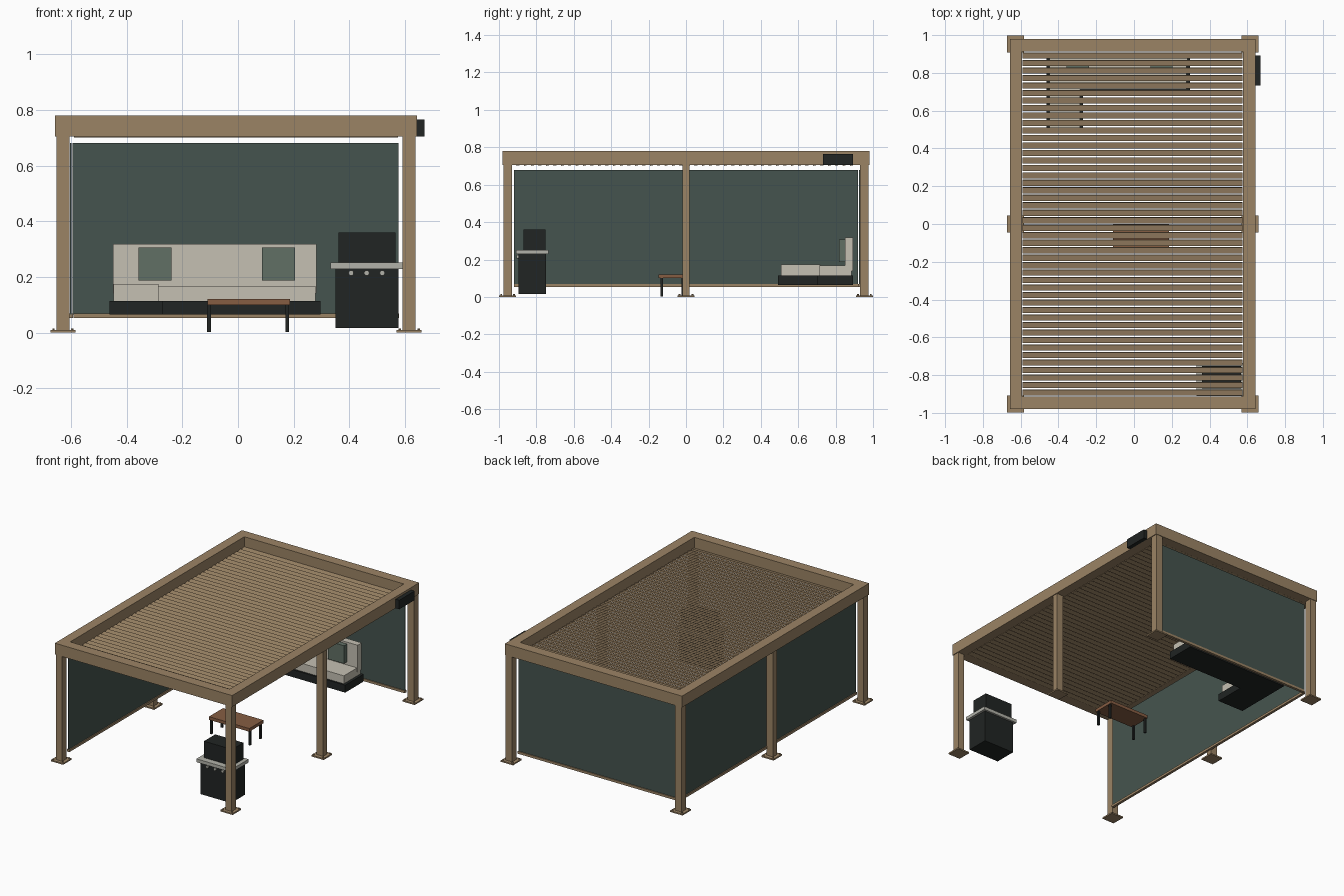
import bpy, math

def mat(name, r, g, b):
    m = bpy.data.materials.new(name)
    m.diffuse_color = (r, g, b, 1)
    return m

TAN = mat("tan_metal", 0.33, 0.23, 0.13)
SCREEN = mat("screen_fabric", 0.06, 0.088, 0.077)
BLACK = mat("black", 0.015, 0.018, 0.017)
CREAM = mat("cream_fabric", 0.56, 0.53, 0.45)
GREEN = mat("green_fabric", 0.12, 0.16, 0.13)
WOOD = mat("table_wood", 0.24, 0.11, 0.055)
STEEL = mat("steel", 0.45, 0.45, 0.40)

def box(name, x, y, z, m, tilt=0):
    """Box from (min, max) ranges, optionally tilted about x."""
    bpy.ops.mesh.primitive_cube_add(size=1, location=[(a + b) / 2 for a, b in (x, y, z)],
                                    rotation=(tilt, 0, 0))
    o = bpy.context.object
    o.name = name
    o.scale = [b - a for a, b in (x, y, z)]
    o.data.materials.append(m)
    return o

def cyl(name, loc, r, h, m, rot=(0, 0, 0), n=12):
    bpy.ops.mesh.primitive_cylinder_add(vertices=n, radius=r, depth=h, location=loc, rotation=rot)
    o = bpy.context.object
    o.name = name
    o.data.materials.append(m)
    bpy.ops.object.shade_smooth_by_angle()

CX = -0.007  # centre line of the pergola frame

# posts, foot plates and anchor bolts
for s in (-1, 1):
    px = CX + s * 0.6215
    for py, hy in ((-0.9535, 0.0235), (0, 0.02), (0.9535, 0.0235)):
        box("post", (px - 0.0235, px + 0.0235), (py - hy, py + hy), (0.005, 0.71), TAN)
        box("foot_plate", (px - 0.045, px + 0.045), (py - 0.045, py + 0.045), (0, 0.009), TAN)
        for bx in (-1, 1):
            for by in (-1, 1):
                cyl("anchor_bolt", (px + bx * 0.034, py + by * 0.034, 0.011), 0.005, 0.009, TAN, n=6)

# roof frame
for s in (-1, 1):
    a, b = sorted((CX + s * 0.585, CX + s * 0.65))
    box("side_beam", (a, b), (-0.98, 0.98), (0.705, 0.78), TAN)
    a, b = sorted((s * 0.912, s * 0.98))
    box("end_beam", (CX - 0.585, CX + 0.585), (a, b), (0.705, 0.78), TAN)

# roof louvres
N = 46
pitch = 1.824 / N
for i in range(N):
    y = -0.912 + pitch * (i + 0.5)
    box("louvre", (CX - 0.582, CX + 0.582), (y - 0.0155, y + 0.0155), (0.704, 0.714), TAN,
        math.radians(12))

# roll-down screens with weighted bottom bars
box("left_screen", (-0.603, -0.598), (-0.92, 0.92), (0.065, 0.68), SCREEN)
box("left_screen_bar", (-0.609, -0.592), (-0.92, 0.92), (0.052, 0.068), TAN)
box("back_screen", (-0.594, 0.576), (0.926, 0.931), (0.065, 0.68), SCREEN)
box("back_screen_bar", (-0.590, 0.578), (0.920, 0.937), (0.052, 0.068), TAN)

# wall box on the right beam
box("heater", (0.642, 0.67), (0.732, 0.893), (0.705, 0.765), BLACK)

# corner sofa
box("sofa_base", (-0.462, 0.296), (0.70, 0.893), (0.065, 0.114), BLACK)
box("chaise_base", (-0.462, -0.27), (0.493, 0.70), (0.065, 0.114), BLACK)
box("seat_cushion", (-0.447, 0.278), (0.712, 0.885), (0.114, 0.167), CREAM)
box("chaise_cushion", (-0.447, -0.285), (0.508, 0.72), (0.114, 0.174), CREAM)
box("backrest", (-0.448, 0.282), (0.85, 0.893), (0.14, 0.318), CREAM)
for x in (-0.298, 0.146):
    box("pillow", (x - 0.059, x + 0.059), (0.818, 0.85), (0.187, 0.306), GREEN)

# low table
box("table_top", (-0.11, 0.186), (-0.147, 0.0), (0.1, 0.121), WOOD)
for x in (-0.104, 0.177):
    for y in (-0.129, -0.018):
        box("table_leg", (x - 0.0065, x + 0.0065), (y - 0.0065, y + 0.0065), (0.003, 0.1), BLACK)

# grill
box("grill_cabinet", (0.35, 0.576), (-0.895, -0.748), (0.017, 0.229), BLACK)
box("grill_shelf", (0.332, 0.592), (-0.91, -0.735), (0.229, 0.251), STEEL)
box("grill_hood", (0.36, 0.566), (-0.87, -0.752), (0.251, 0.36), BLACK)
for x in (0.406, 0.462, 0.518):
    cyl("grill_knob", (x, -0.898, 0.214), 0.0095, 0.014, STEEL, (math.pi / 2, 0, 0))
